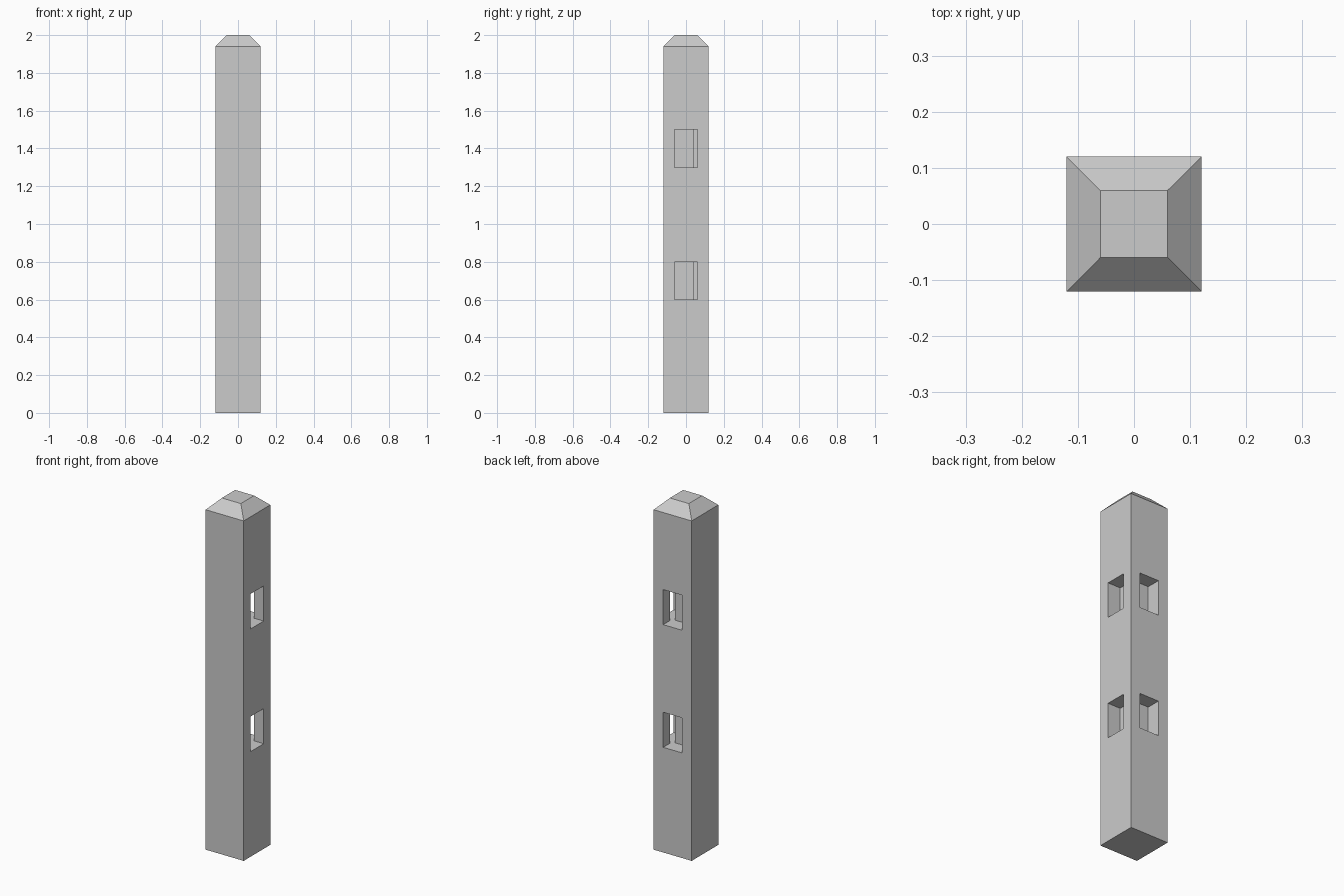
import bpy

if "Cube" in bpy.data.objects:
    bpy.data.objects.remove(bpy.data.objects["Cube"])

HALF, CAP, SHOULDER, HEIGHT = 0.12, 0.06, 1.94, 2.0
SLOT, FLOOR, OUT = 0.06, 0.04, 0.2


def loft(name, rings):
    """Closed solid through matching rings of (x, y, z) points."""
    n = len(rings[0])
    verts = [p for ring in rings for p in ring]
    faces = [tuple(reversed(range(n))), tuple(range(len(verts) - n, len(verts)))]
    for r in range(len(rings) - 1):
        for i in range(n):
            j = (i + 1) % n
            faces.append((r * n + i, r * n + j, (r + 1) * n + j, (r + 1) * n + i))
    mesh = bpy.data.meshes.new(name)
    mesh.from_pydata(verts, [], faces)
    obj = bpy.data.objects.new(name, mesh)
    bpy.context.collection.objects.link(obj)
    return obj


def square(h, z):
    return [(-h, -h, z), (h, -h, z), (h, h, z), (-h, h, z)]


# Square corner post with a chamfered top
post = loft("corner_post", [square(HALF, 0), square(HALF, SHOULDER), square(CAP, HEIGHT)])

# L-shaped rail mortises, opening on the right and back faces and meeting inside
outline = [(FLOOR, -SLOT), (OUT, -SLOT), (OUT, SLOT), (SLOT, SLOT),
           (SLOT, OUT), (-SLOT, OUT), (-SLOT, FLOOR), (FLOOR, FLOOR)]
bpy.context.view_layer.objects.active = post
for z in (0.6, 1.3):
    cutter = loft("mortise_cutter", [[(x, y, h) for x, y in outline] for h in (z, z + 0.2)])
    cutter.hide_render = True
    mod = post.modifiers.new("mortise", 'BOOLEAN')
    mod.operation = 'DIFFERENCE'
    mod.solver = 'EXACT'
    mod.object = cutter
    bpy.ops.object.modifier_apply(modifier=mod.name)
    bpy.data.objects.remove(cutter)
